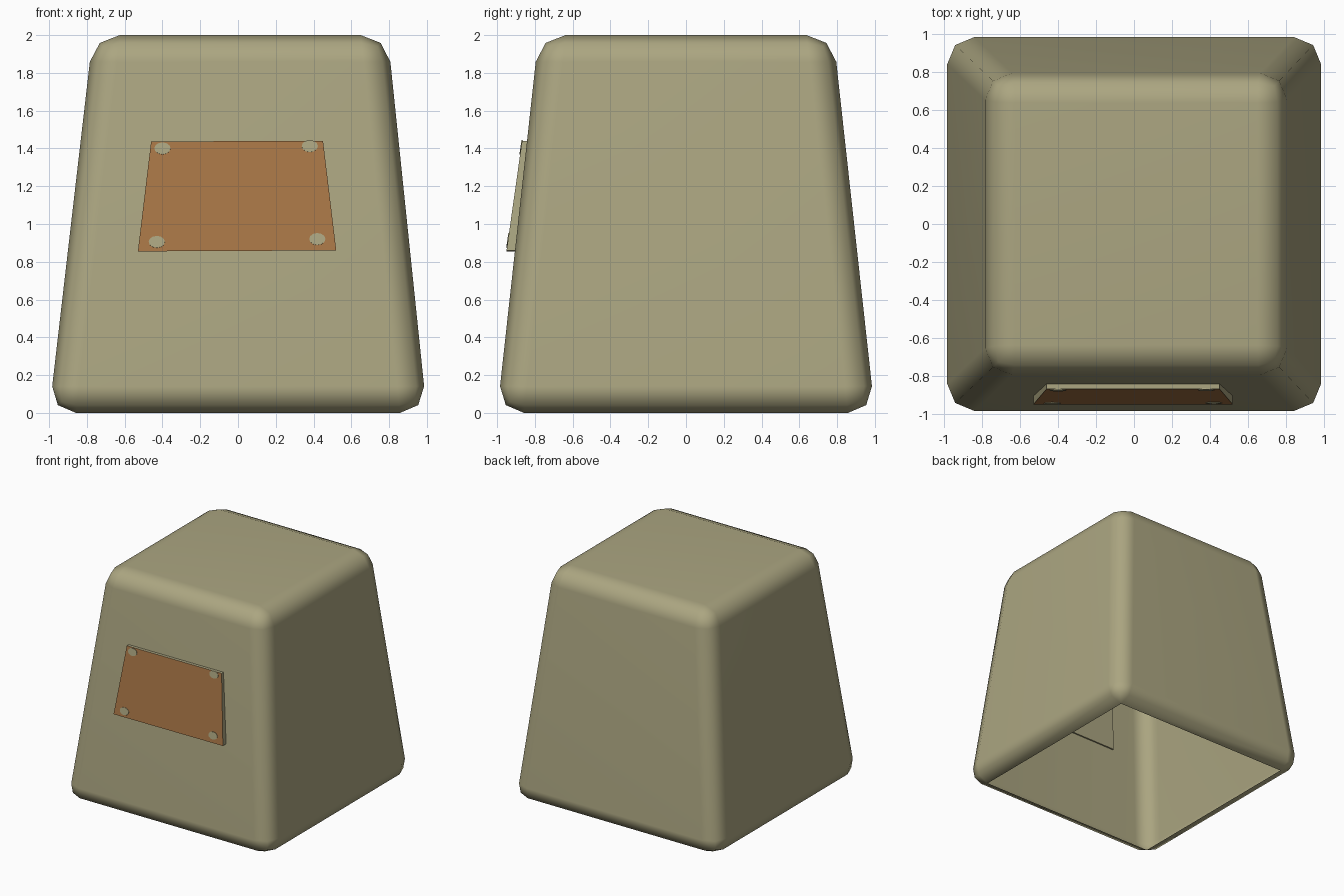
import bpy, bmesh
from mathutils import Vector

if "Cube" in bpy.data.objects:
    bpy.data.objects.remove(bpy.data.objects["Cube"])


def material(name, rgb):
    m = bpy.data.materials.new(name)
    m.diffuse_color = (*rgb, 1)
    m.use_nodes = True
    m.node_tree.nodes["Principled BSDF"].inputs["Base Color"].default_value = m.diffuse_color
    return m


olive = material("olive_stone", (0.41, 0.38, 0.22))
brown = material("copper_brown", (0.39, 0.18, 0.06))


def finish(bm, name, mats, smooth=False):
    bmesh.ops.recalc_face_normals(bm, faces=bm.faces)
    for f in bm.faces:
        f.smooth = smooth
    mesh = bpy.data.meshes.new(name)
    bm.to_mesh(mesh)
    bm.free()
    for m in mats:
        mesh.materials.append(m)
    ob = bpy.data.objects.new(name, mesh)
    bpy.context.collection.objects.link(ob)
    return ob


# Tapered body: rounded box, open underneath
bm = bmesh.new()
bmesh.ops.create_cube(bm, size=2)
for v in bm.verts:
    top = v.co.z > 0
    half = 0.78 if top else 1.0
    v.co.x = v.co.x * half + (0.012 if top else 0)
    v.co.y *= half
    v.co.z += 1
bmesh.ops.bevel(bm, geom=bm.edges[:], offset=0.142, segments=2, profile=0.5,
                affect='EDGES', clamp_overlap=True)
bmesh.ops.recalc_face_normals(bm, faces=bm.faces)
base = [f for f in bm.faces if f.normal.z < -0.99]
bmesh.ops.delete(bm, geom=base, context='FACES_ONLY')
# keep outward normals on the open shell
body = finish(bm, "body", [olive], smooth=True)
weighted = body.modifiers.new("soft_edges", 'WEIGHTED_NORMAL')
weighted.keep_sharp = True

# Sign plate: slanted slab just piercing the front wall
front = [Vector(p) for p in ((-0.53, -0.95, 0.855), (0.52, -0.95, 0.86),
                             (0.45, -0.868, 1.44), (-0.46, -0.868, 1.437))]
bm = bmesh.new()
face = bm.faces.new([bm.verts.new(p) for p in front])
ret = bmesh.ops.extrude_face_region(bm, geom=[face], use_keep_orig=True)
for v in ret["geom"]:
    if isinstance(v, bmesh.types.BMVert):
        v.co.y = -0.893 if v.co.z < 1 else -0.828
bmesh.ops.recalc_face_normals(bm, faces=bm.faces)
for f in bm.faces:
    f.material_index = 1 if f.normal.y < -0.8 else 0
finish(bm, "sign_plate", [olive, brown])

# Rivets: thin discs on the plate corners
across = (front[1] - front[0]).normalized()
normal = across.cross(front[3] - front[0]).normalized()
spin = Vector((0, 0, 1)).rotation_difference(normal)
for i, (x, z) in enumerate(((-0.43, 0.905), (0.42, 0.92), (-0.40, 1.40), (0.38, 1.412))):
    bm = bmesh.new()
    bmesh.ops.create_cone(bm, cap_ends=True, segments=12, radius1=1, radius2=1, depth=0.008)
    for v in bm.verts:
        v.co.x *= 0.043
        v.co.y *= 0.032
    rivet = finish(bm, f"rivet_{i + 1}", [olive])
    t = (z - 0.857) / 0.582
    rivet.location = (x, -0.95 + 0.082 * t, z)
    rivet.rotation_mode = 'QUATERNION'
    rivet.rotation_quaternion = spin
